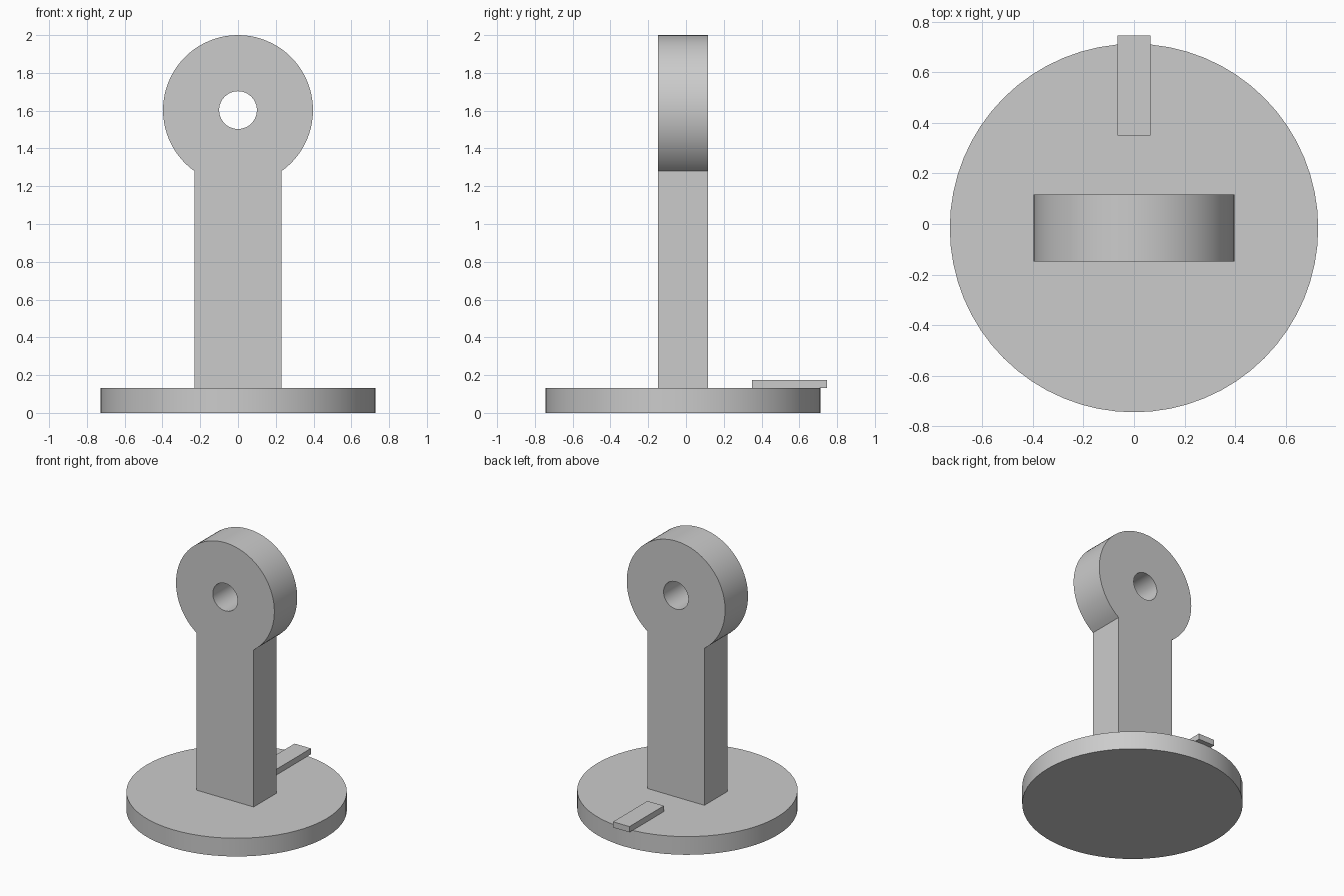
import bpy
import bmesh
from math import asin, cos, pi, sin, tau
from mathutils import Matrix, Vector

cube = bpy.data.objects.get("Cube")
if cube:
    bpy.data.objects.remove(cube, do_unlink=True)

grey = bpy.data.materials.new("light_grey")
grey.use_nodes = True
colour = (0.6, 0.6, 0.6, 1)
grey.diffuse_color = colour
grey.node_tree.nodes["Principled BSDF"].inputs["Base Color"].default_value = colour

CENTRE_Y = -0.016
BASE_TOP = 0.133


def finish(bm, name):
    """Turn the bmesh into an object, smooth with sharp edges kept."""
    bmesh.ops.recalc_face_normals(bm, faces=bm.faces)
    mesh = bpy.data.meshes.new(name)
    bm.to_mesh(mesh)
    bm.free()
    mesh.materials.append(grey)
    obj = bpy.data.objects.new(name, mesh)
    bpy.context.collection.objects.link(obj)
    bpy.ops.object.select_all(action="DESELECT")
    obj.select_set(True)
    bpy.context.view_layer.objects.active = obj
    bpy.ops.object.shade_smooth_by_angle(angle=pi / 6)
    return obj


def loop_edges(bm, points):
    """Closed outline standing in the xz plane."""
    verts = [bm.verts.new(p) for p in points]
    return [bm.edges.new((v, verts[i - 1])) for i, v in enumerate(verts)]


def arc(radius, start, end, steps, height, y):
    angles = [start + (end - start) * i / steps for i in range(steps + 1)]
    return [(radius * cos(a), y, height + radius * sin(a)) for a in angles]


# Round base disc
bm = bmesh.new()
bmesh.ops.create_cone(bm, cap_ends=True, segments=64, radius1=0.729, radius2=0.729,
                      depth=BASE_TOP,
                      matrix=Matrix.Translation((0, CENTRE_Y, BASE_TOP / 2)))
finish(bm, "base_disc")

# Upright post with round eye and through hole, one flush profile
HEAD_Z, HEAD_R, HOLE_R = 1.603, 0.397, 0.1
HALF_WIDTH, THICKNESS = 0.23, 0.264
front = CENTRE_Y - THICKNESS / 2
neck = asin(HALF_WIDTH / HEAD_R)
bm = bmesh.new()
outline = [(-HALF_WIDTH, front, BASE_TOP), (HALF_WIDTH, front, BASE_TOP)]
outline += arc(HEAD_R, -pi / 2 + neck, 3 * pi / 2 - neck, 64, HEAD_Z, front)
hole = arc(HOLE_R, 0, tau, 48, HEAD_Z, front)[:-1]
edges = loop_edges(bm, outline) + loop_edges(bm, hole)
bmesh.ops.triangle_fill(bm, use_beauty=True, edges=edges, normal=(0, -1, 0))
result = bmesh.ops.extrude_face_region(bm, geom=bm.faces[:], use_keep_orig=True)
moved = [v for v in result["geom"] if isinstance(v, bmesh.types.BMVert)]
bmesh.ops.translate(bm, verts=moved, vec=Vector((0, THICKNESS, 0)))
finish(bm, "eye_post")

# Flat pointer tab overhanging the back rim
bm = bmesh.new()
bmesh.ops.create_cube(bm, size=1, matrix=Matrix.LocRotScale(
    Vector((0, 0.548, BASE_TOP + 0.021)), None, Vector((0.132, 0.397, 0.042))))
finish(bm, "rear_tab")
